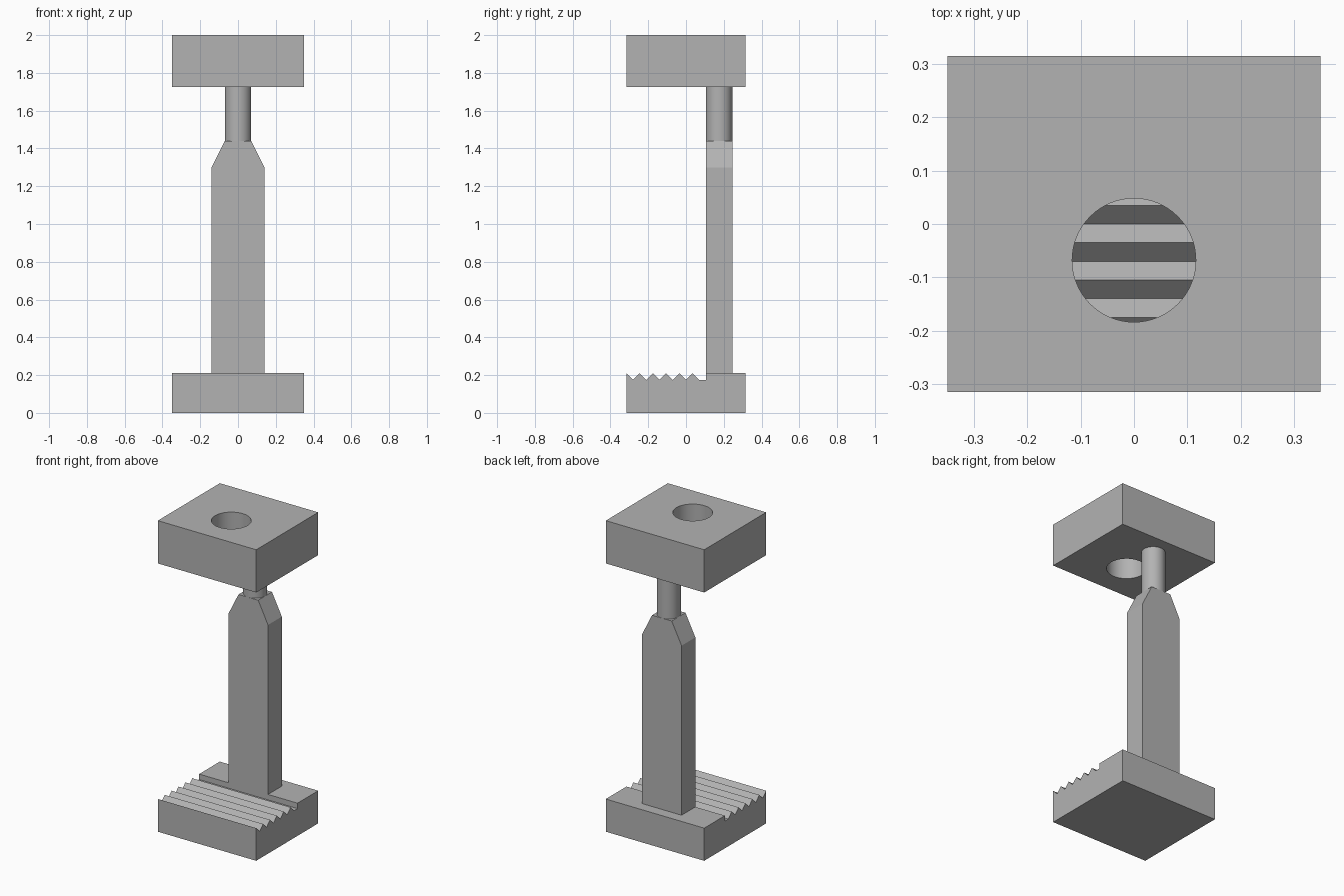
import bpy
import math

cube = bpy.data.objects.get("Cube")
if cube:
    bpy.data.objects.remove(cube, do_unlink=True)

# Material
grey = bpy.data.materials.new("plain grey")
grey.use_nodes = True
colour = (0.45, 0.45, 0.45, 1)
grey.diffuse_color = colour
grey.node_tree.nodes["Principled BSDF"].inputs["Base Color"].default_value = colour


def prism(name, profile, axis, start, end):
    """Extrude a closed 2D profile along x (profile y,z) or y (profile x,z)."""
    def place(p, d):
        return (d, p[0], p[1]) if axis == "x" else (p[0], d, p[1])
    n = len(profile)
    verts = [place(p, d) for d in (start, end) for p in profile]
    faces = [list(range(n)), list(range(n, 2 * n))[::-1]]
    faces += [[i, i + n, (i + 1) % n + n, (i + 1) % n] for i in range(n)]
    mesh = bpy.data.meshes.new(name)
    mesh.from_pydata(verts, [], faces)
    obj = bpy.data.objects.new(name, mesh)
    bpy.context.collection.objects.link(obj)
    mesh.materials.append(grey)
    # Consistent outward normals
    bpy.context.view_layer.objects.active = obj
    obj.select_set(True)
    bpy.ops.object.mode_set(mode="EDIT")
    bpy.ops.mesh.select_all(action="SELECT")
    bpy.ops.mesh.normals_make_consistent(inside=False)
    bpy.ops.object.mode_set(mode="OBJECT")
    obj.select_set(False)
    return obj


def cylinder(name, radius, y, bottom, top):
    bpy.ops.mesh.primitive_cylinder_add(
        vertices=64, radius=radius, depth=top - bottom,
        location=(0, y, (bottom + top) / 2))
    obj = bpy.context.object
    obj.name = name
    obj.data.materials.append(grey)
    bpy.ops.object.shade_smooth_by_angle(angle=math.radians(30))
    obj.select_set(False)
    return obj


half_w, half_d = 0.35, 0.315
base_top, valley, pitch = 0.21, 0.175, 0.07
head_bottom, head_top = 1.725, 2.0
post_y, rod_r = 0.175, 0.07

# Base plate with a serrated front section, a groove and a raised rear step
teeth = []
for i in range(6):
    y = -half_d + i * pitch
    teeth += [(y, base_top), (y + pitch / 2, valley)]
step_y = post_y - rod_r
profile = [(-half_d, 0)] + teeth + [
    (step_y, valley), (step_y, base_top), (half_d, base_top), (half_d, 0)]
prism("base_plate", profile, "x", -half_w, half_w)

# Flat post with chamfered shoulders
right_side = [(0.14, base_top), (0.14, 1.3), (rod_r, 1.44)]
left_side = [(-x, z) for x, z in reversed(right_side)]
prism("post", right_side + left_side, "y", post_y - rod_r, post_y + rod_r)

# Round neck between post and head
cylinder("neck", rod_r, post_y, 1.44, head_bottom)

# Head block with a through hole
head = prism("head_block", [(-half_d, head_bottom), (half_d, head_bottom),
                            (half_d, head_top), (-half_d, head_top)],
             "x", -half_w, half_w)
cutter = cylinder("hole_cutter", 0.116, -0.068, head_bottom - 0.1, head_top + 0.1)
cut = head.modifiers.new("hole", "BOOLEAN")
cut.operation = "DIFFERENCE"
cut.solver = "EXACT"
cut.object = cutter
bpy.context.view_layer.objects.active = head
head.select_set(True)
bpy.ops.object.modifier_apply(modifier=cut.name)
bpy.data.objects.remove(cutter, do_unlink=True)
bpy.ops.object.shade_smooth_by_angle(angle=math.radians(30))
